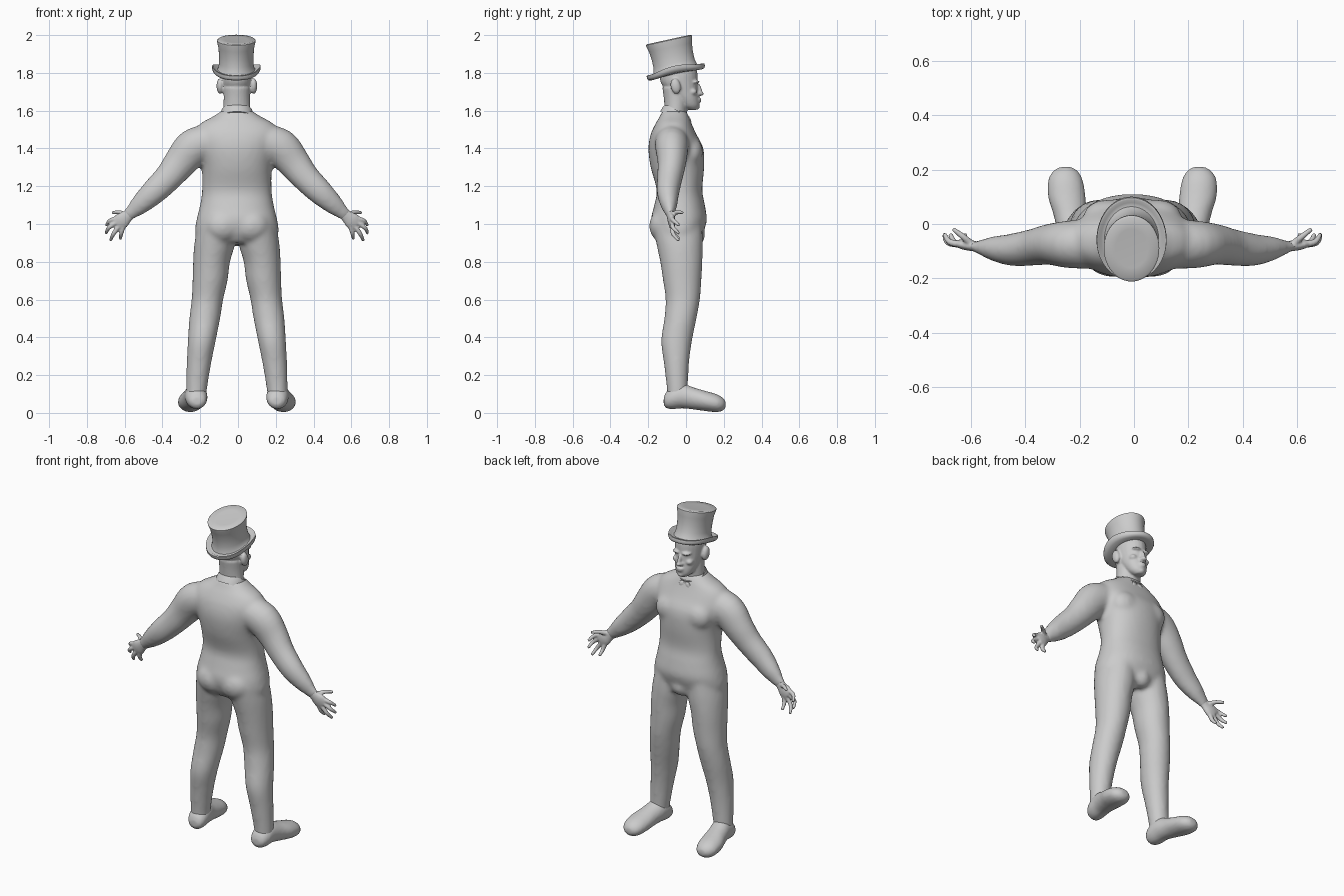
import bpy, bmesh, math
from mathutils import Vector, Matrix

CX = -0.006
X, Y, Z = Vector((1, 0, 0)), Vector((0, 1, 0)), Vector((0, 0, 1))


def spline(s, i, f):
    p = [s[max(0, min(len(s) - 1, i + k))] for k in (-1, 0, 1, 2)]
    return [0.5 * (2 * b + (c - a) * f + (2 * a - 5 * b + 4 * c - d) * f * f
                   + (3 * b - a - 3 * c + d) * f ** 3) for a, b, c, d in zip(*p)]


def loft(bm, secs, ref=X, axis=None, mirror=False, n=24, steps=4, power=1.0):
    """Skin ellipses (x, y, z, half_a, half_b); half_a lies along ref."""
    rows = [spline(secs, i, k / steps) for i in range(len(secs) - 1) for k in range(steps)]
    rows.append(list(secs[-1]))
    pts = [Vector(r[:3]) for r in rows]
    for sx in ((1, -1) if mirror else (1,)):
        rings = []
        for i, r in enumerate(rows):
            t = axis or (pts[min(i + 1, len(pts) - 1)] - pts[max(i - 1, 0)]).normalized()
            u = (ref - t * ref.dot(t)).normalized()
            v = t.cross(u)
            ring = []
            for k in range(n):
                c, s = math.cos(2 * math.pi * k / n), math.sin(2 * math.pi * k / n)
                c = math.copysign(abs(c) ** power, c)
                s = math.copysign(abs(s) ** power, s)
                q = pts[i] + u * max(r[3], .003) * c + v * max(r[4], .003) * s
                ring.append(bm.verts.new((q.x * sx, q.y, q.z)))
            rings.append(ring)
        for a, b in zip(rings, rings[1:]):
            for k in range(n):
                bm.faces.new((a[k], a[(k + 1) % n], b[(k + 1) % n], b[k]))
        bm.faces.new(rings[0])
        bm.faces.new(rings[-1])


def stack(rows):
    """(x, z, y_back, y_front, half_width) rows to loft sections."""
    return [(x, (a + b) / 2, z, w, (b - a) / 2) for x, z, a, b, w in rows]


def ball(bm, c, r, mirror=False, rot=0):
    for sx in ((1, -1) if mirror else (1,)):
        m = (Matrix.Translation((c[0] * sx, c[1], c[2])) @ Matrix.Rotation(rot, 4, 'X')
             @ Matrix.Diagonal((*r, 1)))
        bmesh.ops.create_uvsphere(bm, u_segments=20, v_segments=12, radius=1, matrix=m)


def lathe(bm, prof, ratio, n=48):
    rings = [[bm.verts.new((r * math.cos(2 * math.pi * k / n),
                            r * ratio * math.sin(2 * math.pi * k / n), z))
              for k in range(n)] for r, z in prof]
    for a, b in zip(rings, rings[1:]):
        for k in range(n):
            bm.faces.new((a[k], a[(k + 1) % n], b[(k + 1) % n], b[k]))
    bm.faces.new(rings[0])
    bm.faces.new(rings[-1])


def finish(bm, name, voxel=0, smooth=0, angle=180):
    bmesh.ops.recalc_face_normals(bm, faces=bm.faces)
    me = bpy.data.meshes.new(name)
    bm.to_mesh(me)
    bm.free()
    ob = bpy.data.objects.new(name, me)
    bpy.context.collection.objects.link(ob)
    ob.location.x = CX
    bpy.ops.object.select_all(action='DESELECT')
    ob.select_set(True)
    bpy.context.view_layer.objects.active = ob
    if voxel:
        mod = ob.modifiers.new("fuse", 'REMESH')
        mod.mode, mod.voxel_size, mod.use_smooth_shade = 'VOXEL', voxel, True
    if smooth:
        mod = ob.modifiers.new("soften", 'SMOOTH')
        mod.iterations, mod.factor = smooth, 0.5
    if angle >= 180:
        bpy.ops.object.shade_smooth()
    else:
        bpy.ops.object.shade_smooth_by_angle(angle=math.radians(angle))
    return ob


# Suit: torso, legs and sleeves fused
bm = bmesh.new()
loft(bm, stack([(0, .90, -.14, .075, .18), (0, .95, -.17, .09, .22), (0, 1.02, -.186, .11, .214),
                (0, 1.10, -.168, .10, .195), (0, 1.18, -.155, .086, .184),
                (0, 1.30, -.187, .096, .186), (0, 1.40, -.199, .092, .21),
                (0, 1.475, -.187, .055, .225), (0, 1.53, -.162, .03, .195),
                (0, 1.57, -.138, .015, .125), (0, 1.60, -.125, .0, .08)]),
     axis=Z, n=40, power=.9)
loft(bm, stack([(.11, 1.0, -.175, .085, .095), (.117, .9, -.158, .09, .108),
                (.134, .8, -.137, .087, .098), (.142, .7, -.122, .082, .093),
                (.156, .6, -.108, .074, .084), (.17, .5, -.115, .056, .082),
                (.186, .38, -.132, .032, .074), (.201, .26, -.117, .016, .065),
                (.213, .13, -.102, .01, .056), (.215, .07, -.10, .01, .052)]),
     axis=Z, mirror=True)
loft(bm, [(.14, -.075, 1.44, .09, .09), (.23, -.075, 1.405, .088, .1),
          (.30, -.075, 1.325, .076, .088), (.36, -.085, 1.25, .068, .076),
          (.44, -.095, 1.17, .06, .068), (.51, -.09, 1.105, .045, .054),
          (.56, -.085, 1.06, .026, .037), (.585, -.083, 1.04, .02, .033)],
     ref=Y, mirror=True)
for c, r in (((.075, -.115, .99), (.1, .08, .09)), ((.09, .03, 1.38), (.09, .06, .08))):
    ball(bm, c, r, True)
ball(bm, (0, .05, .94), (.06, .05, .06))
finish(bm, "suit", .012, 8)

# Shoes
bm = bmesh.new()
loft(bm, [(x, y, (a + b) / 2, w, (b - a) / 2) for y, x, a, b, w in (
    (-.118, .21, .045, .08, .025), (-.105, .211, .025, .11, .045),
    (-.07, .214, .02, .14, .058), (-.02, .218, .024, .155, .06), (.04, .23, .018, .135, .062),
    (.1, .241, .01, .117, .069), (.16, .246, .004, .1, .064), (.195, .246, .012, .08, .045),
    (.21, .245, .03, .06, .02))], axis=Y, mirror=True)
finish(bm, "shoes", .009, 3)

# Hands with curled fingers and thumb
bm = bmesh.new()
loft(bm, [(.55, -.086, 1.068, .02, .03), (.58, -.082, 1.042, .019, .032),
          (.61, -.076, 1.017, .02, .043), (.635, -.072, .998, .015, .04)], ref=Y, mirror=True)
for base, mid, tip in (
        ((.632, -.074, 1.03), (.672, -.066, 1.018), (.692, -.036, .992)),
        ((.635, -.074, 1.01), (.678, -.068, .98), (.693, -.036, .95)),
        ((.622, -.074, .992), (.653, -.068, .948), (.67, -.038, .912)),
        ((.603, -.074, .985), (.612, -.064, .95), (.617, -.036, .921)),
        ((.59, -.075, 1.05), (.625, -.045, 1.062), (.66, -.018, 1.06))):
    loft(bm, [(*base, .014, .014), (*mid, .0115, .0115), (*tip, .008, .008)],
         ref=Vector((.1, .5, 1)), mirror=True, n=10)
finish(bm, "hands", .005, 2)

# Head with neck, jaw and face features
bm = bmesh.new()
loft(bm, stack([(0, 1.52, -.13, .0, .075), (0, 1.6, -.115, .005, .072),
                (0, 1.66, -.117, .01, .07), (0, 1.72, -.125, .0, .07)]), axis=Z)
loft(bm, stack([(0, 1.604, .015, .058, .025), (0, 1.625, -.03, .07, .048),
                (0, 1.66, -.06, .069, .063), (0, 1.70, -.10, .064, .072),
                (0, 1.75, -.134, .062, .079), (0, 1.80, -.137, .06, .08),
                (0, 1.84, -.12, .05, .07)]), axis=Z)
ball(bm, (0, .07, 1.712), (.011, .014, .035), rot=.25)
ball(bm, (0, .077, 1.69), (.016, .018, .012))
ball(bm, (.012, .068, 1.689), (.01, .012, .009), True)
ball(bm, (0, .066, 1.661), (.025, .017, .007))
ball(bm, (0, .064, 1.648), (.022, .017, .007))
ball(bm, (0, .055, 1.62), (.022, .018, .014))
ball(bm, (.03, .05, 1.752), (.028, .022, .009), True)
ball(bm, (.043, .035, 1.70), (.022, .024, .017), True)
ball(bm, (.089, -.055, 1.73), (.019, .027, .042), True, .2)
finish(bm, "head", .006, 3)

# Collar with two front points
bm = bmesh.new()
lathe(bm, [(.088, -.03), (.086, .0), (.081, .018), (.077, .018), (.074, -.02)], .9)
ob = finish(bm, "collar", angle=40)
ob.location = (CX, -.053, 1.585)
ob.rotation_euler.x = -math.radians(28)
bm = bmesh.new()
loft(bm, [(.004, .015, 1.55, .008, .014), (.028, .018, 1.538, .01, .022),
          (.045, .006, 1.545, .006, .012)], ref=Y, mirror=True, n=12)
finish(bm, "collar_points")

# Top hat, tilted back, brim curled up at the sides
bm = bmesh.new()
lathe(bm, [(.08, -.01), (.112, -.014), (.124, -.01), (.129, .0), (.128, .014), (.122, .016),
           (.112, .008), (.1, .01), (.096, .022), (.091, .05), (.091, .09), (.095, .135),
           (.102, .166), (.102, .173), (.096, .178), (.06, .176)], 1.22)
for v in bm.verts:
    if v.co.z < .02:
        v.co.z += .022 * (v.co.x / .129) ** 4
ob = finish(bm, "top_hat", angle=50)
ob.location = (CX - .003, -.053, 1.803)
ob.rotation_euler.x = math.radians(12.4)
